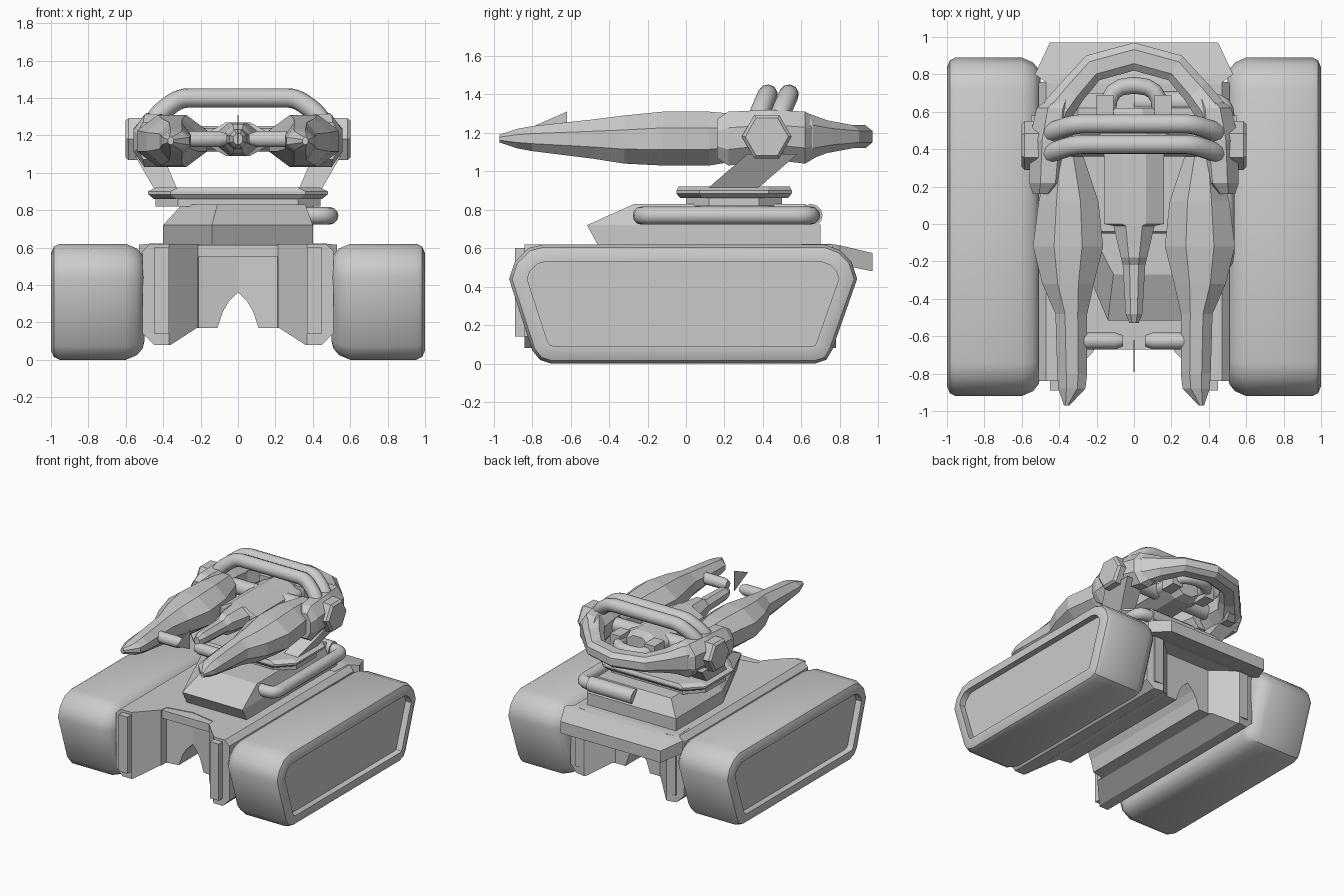
import bpy, bmesh, math
from mathutils import Vector

if "Cube" in bpy.data.objects:
    bpy.data.objects.remove(bpy.data.objects["Cube"])


def loft(name, rings, mirror=False, smooth=None):
    """Skin a list of equal-length point rings and cap both ends."""
    bm = bmesh.new()
    vs = [[bm.verts.new(p) for p in r] for r in rings]
    n = len(rings[0])
    for a, b in zip(vs, vs[1:]):
        for i in range(n):
            j = (i + 1) % n
            bm.faces.new((a[i], a[j], b[j], b[i]))
    bm.faces.new(vs[0])
    bm.faces.new(vs[-1])
    bmesh.ops.recalc_face_normals(bm, faces=bm.faces)
    me = bpy.data.meshes.new(name)
    bm.to_mesh(me)
    bm.free()
    ob = bpy.data.objects.new(name, me)
    bpy.context.collection.objects.link(ob)
    if smooth:
        for p in me.polygons:
            p.use_smooth = True
        me.set_sharp_from_angle(angle=math.radians(smooth))
    if mirror:
        m = ob.modifiers.new("mirror", 'MIRROR')
        m.use_mirror_merge = False
    return ob


def octo(y, x0, x1, z0, z1, c=0.3):
    """Chamfered rectangle in the xz plane."""
    a, b = (x1 - x0) * c, (z1 - z0) * c
    return [(x, y, z) for x, z in ((x0 + a, z0), (x1 - a, z0), (x1, z0 + b), (x1, z1 - b),
                                   (x1 - a, z1), (x0 + a, z1), (x0, z1 - b), (x0, z0 + b))]


def box(name, x0, x1, y0, y1, z0, z1, mirror=False):
    q = [(x0, y0), (x1, y0), (x1, y1), (x0, y1)]
    return loft(name, [[(x, y, z) for x, y in q] for z in (z0, z1)], mirror)


def inset(poly, d):
    """Offset a counter-clockwise polygon inward by d."""
    out = []
    for i, p in enumerate(poly):
        p, a, b = Vector(p), Vector(poly[i - 1]), Vector(poly[(i + 1) % len(poly)])
        e, f = (p - a).normalized(), (b - p).normalized()
        n, m = Vector((-e.y, e.x)), Vector((-f.y, f.x))
        out.append(p + (n + m) * d / (1 + n.dot(m)))
    return out


def tube(name, path, r, normal, sides=12, bend=0.07, mirror=False):
    """Round pipe along a planar path with rounded corners."""
    p = [Vector(q) for q in path]
    pts = [p[0]]
    for a, b, c in zip(p, p[1:], p[2:]):
        s = b + (a - b).normalized() * min(bend, (a - b).length * .45)
        e = b + (c - b).normalized() * min(bend, (c - b).length * .45)
        for t in (0, .25, .5, .75, 1):
            pts.append(s * (1 - t) ** 2 + b * 2 * t * (1 - t) + e * t * t)
    pts.append(p[-1])
    N = Vector(normal).normalized()
    rings = []
    for i, q in enumerate(pts):
        T = (pts[min(i + 1, len(pts) - 1)] - pts[max(i - 1, 0)]).normalized()
        B = N.cross(T).normalized()
        rings.append([q + r * (N * math.cos(k * math.tau / sides) + B * math.sin(k * math.tau / sides))
                      for k in range(sides)])
    return loft(name, rings, mirror, 40)


def sym(half):
    return half + [(-x, y) for x, y in reversed(half) if x > 1e-6]


# Tracks: rounded shell with a recessed outer panel
track = [(-.92, .44), (-.80, .07), (-.76, .02), (-.70, 0), (.67, 0), (.73, .02), (.76, .07),
         (.89, .44), (.86, .53), (.80, .59), (.72, .62), (-.74, .62), (-.82, .60), (-.89, .53)]
steps = [(.50, .10), (.51, .06), (.54, .025), (.60, 0), (.955, 0), (.985, .015),
         (1, .05), (1, .09), (.95, .09)]
loft("track", [[(x, q[0], q[1]) for q in inset(track, d)] for x, d in steps], True, 35)

# Hull: stepped underside with a central channel, trimmed to its plan outline
section = sym([(0, .36), (.05, .31), (.08, .26), (.11, .17), (.22, .17), (.36, .08), (.45, .08),
               (.51, .14), (.51, .58), (.47, .62)])
hull = loft("hull", [[(x, y, z) for x, z in section] for y in (-1, 1)])
plan = sym([(0, -.58), (.21, -.62), (.215, -.68), (.37, -.84), (.6, -.84), (.6, .74), (.37, .78),
            (.2, .62), (0, .62)])
trim = loft("hull_trim", [[(x, y, z) for x, y in plan] for z in (-.1, .8)])
trim.hide_render = True
trim.display_type = 'WIRE'
trim.hide_set(True)
mod = hull.modifiers.new("trim", 'BOOLEAN')
mod.operation, mod.solver, mod.object = 'INTERSECT', 'EXACT', trim
box("hull_rail", .37, .45, -.89, .78, .14, .60, True)
box("front_lip", -.215, .215, -.67, -.4, .55, .615)

# Rear deck plate
loft("rear_deck", [[(-w, y, a), (w, y, a), (w, y, b), (-w, y, b)] for y, w, a, b in
                   ((.6, .45, .54, .622), (.75, .46, .53, .622), (.80, .53, .515, .615), (.97, .45, .48, .575))])

# Superstructure with one long chamfered corner
loft("upper_body", [[(x, y, z) for x, y in q] for z, q in (
    (.62, [(-.14, -.46), (.4, -.46), (.4, .7), (-.4, .7), (-.4, .1)]),
    (.72, [(-.14, -.515), (.4, -.515), (.4, .7), (-.4, .7), (-.4, .1)]),
    (.83, [(-.11, -.27), (.36, -.27), (.36, .62), (-.3, .62), (-.3, .1)]))])

# Side exhaust pipe and rear canister
tube("side_pipe", [(.33, -.23, .77), (.49, -.23, .77), (.49, .65, .77), (.34, .65, .77)], .047, (0, 0, 1))
tube("canister", [(0, .65, .77), (.02, .65, .77), (.38, .65, .77), (.4, .65, .77)], .06, (0, 0, 1))

# Turntable: two stacked eight-sided plates
def plate(z, w, y0, y1, c=.12):
    return [(w - c, y0, z), (w, y0 + c, z), (w, y1 - c, z), (w - c, y1, z),
            (c - w, y1, z), (-w, y1 - c, z), (-w, y0 + c, z), (c - w, y0, z)]
loft("turntable_base", [plate(.82, .44, 0, .5), plate(.89, .44, 0, .5)])
loft("turntable_top", [plate(.86, .45, -.03, .53), plate(.885, .48, -.05, .55),
                       plate(.90, .48, -.05, .55), plate(.92, .44, -.04, .54)])

# Struts carrying the pods
loft("pod_strut", [[(a, c, z), (b, c, z), (b, d, z), (a, d, z)] for z, a, b, c, d in
                   ((.90, .32, .44, .10, .36), (1.09, .40, .55, .32, .58))], True)

# Pods and hexagonal hubs
loft("gun_pod", [octo(*s) for s in ((.16, .43, .54, 1.07, 1.27), (.22, .36, .56, 1.03, 1.31),
                                    (.45, .33, .56, 1.06, 1.32), (.62, .32, .52, 1.04, 1.31),
                                    (.67, .32, .46, 1.07, 1.28))], True)
loft("pod_hub", [[(x, .42 + r * math.cos(k * math.pi / 3), 1.18 + r * math.sin(k * math.pi / 3))
                  for k in range(6)] for x, r in ((.5, .13), (.585, .13), (.602, .112))], True)

# Long tapering side guns
guns = [(.36, .27, .45, 1.07, 1.29), (.12, .19, .51, 1.03, 1.31), (-.12, .165, .54, 1.03, 1.31),
        (-.32, .215, .49, 1.04, 1.29), (-.48, .25, .42, 1.065, 1.27), (-.80, .25, .41, 1.105, 1.235),
        (-.88, .26, .405, 1.12, 1.22), (-.97, .345, .375, 1.15, 1.19)]
loft("side_gun", [octo(*s) for s in guns], True)

# Centre gun, stepped barrel
loft("centre_gun", [octo(y, -w, w, 1.18 - h, 1.18 + h) for y, w, h in
                    ((.62, .10, .07), (.55, .16, .09), (0, .16, .09), (-.01, .11, .09), (-.18, .07, .08),
                     (-.22, .06, .055), (-.48, .045, .05), (-.53, .025, .03))])
tube("axle", [(-.4, .42, 1.18), (0, .42, 1.18), (.4, .42, 1.18)], .06, (0, 0, 1))

# Muzzle emitters between the gun tips, and the small fin
loft("muzzle_emitter", [[(x, -.625 + r * math.cos(k * math.tau / 10), 1.18 + r * math.sin(k * math.tau / 10))
                         for k in range(10)] for x, r in ((.3, .045), (.1, .045), (.06, .03))], True, 40)
loft("muzzle_fin", [[(x, -.62, 1.31), (x, -.62, 1.15), (x, -.79, 1.235)] for x in (-.004, .004)])

# Rear yoke: faceted bow joining both pods
half = [(.45, .48, .085, .13), (.40, .62, .085, .12), (.33, .71, .075, .085), (.22, .835, .075, .06), (0, .895, .075, .06)]
bow = half + [(-x, y, w, h) for x, y, w, h in reversed(half[:-1])]
rings = []
for i, (x, y, w, h) in enumerate(bow):
    a, b = bow[max(i - 1, 0)], bow[min(i + 1, len(bow) - 1)]
    t = Vector((b[0] - a[0], b[1] - a[1], 0)).normalized()
    n = Vector((t.y, -t.x, 0))
    rings.append([Vector((x, y, 1.18)) + n * u * w + Vector((0, 0, v * h)) for u, v in
                  ((-1, -.5), (-.5, -1), (.5, -1), (1, -.5), (1, .5), (.5, 1), (-.5, 1), (-1, .5))])
loft("rear_yoke", rings)
tube("inner_hoop", [(-.14, .45, 1.18), (-.14, .74, 1.18), (.14, .74, 1.18), (.14, .45, 1.18)],
     .045, (0, 0, 1), bend=.13)
box("hoop_bracket", .11, .20, .56, .69, 1.11, 1.25, True)

# Two bowed tubes over the top
for k, y in enumerate((.36, .47)):
    tube("top_bar_%d" % (k + 1), [(-.47, y, 1.24), (-.42, y + .03, 1.32), (-.31, y + .065, 1.40),
                                  (.31, y + .065, 1.40), (.42, y + .03, 1.32), (.47, y, 1.24)],
         .052, (0, .91, -.41), sides=10, bend=.05)
